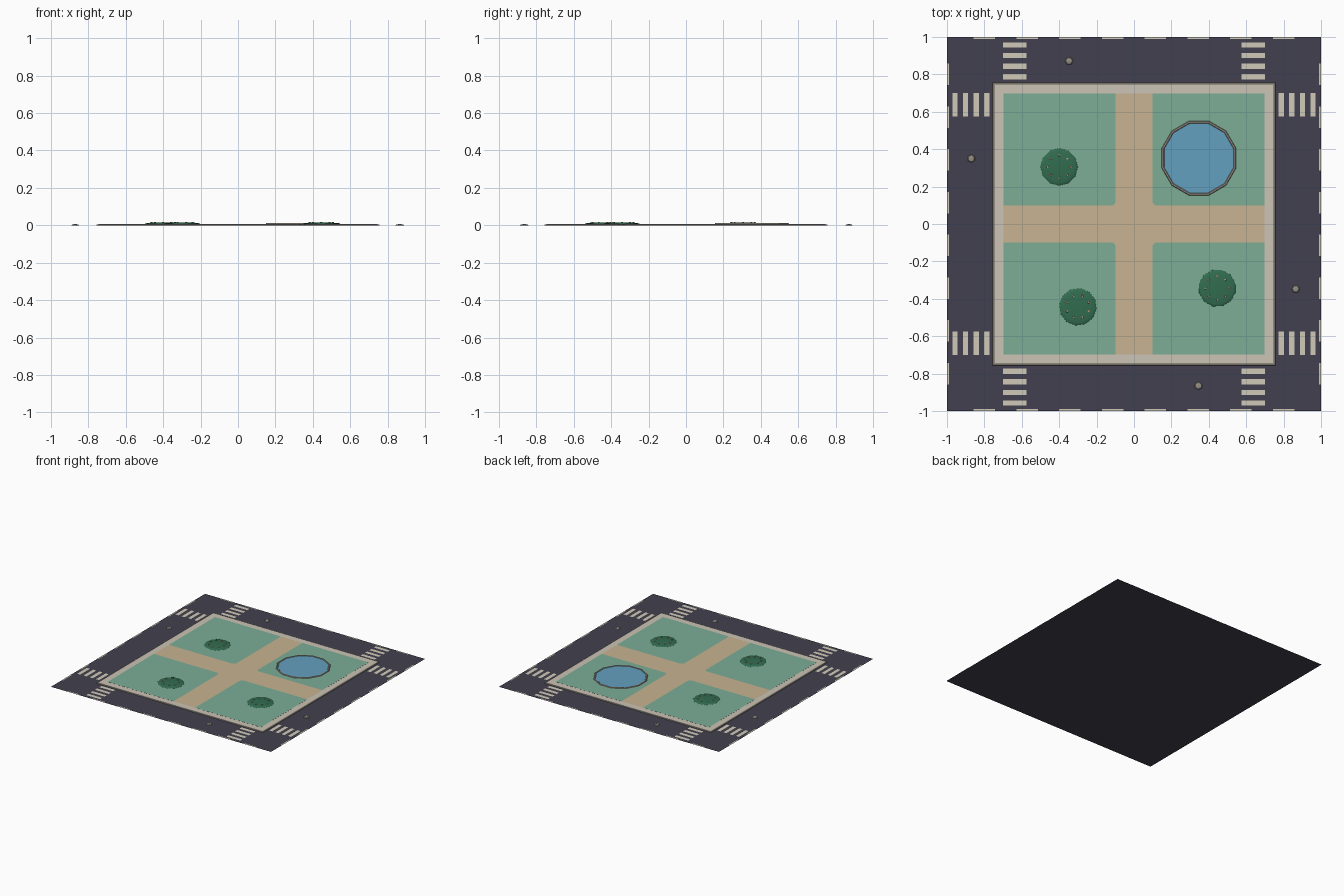
import bpy, bmesh, math
from math import pi, cos, sin

if "Cube" in bpy.data.objects:
    bpy.data.objects.remove(bpy.data.objects["Cube"])


def mat(name, r, g, b):
    def lin(c):
        c /= 255
        return c / 12.92 if c <= 0.04045 else ((c + 0.055) / 1.055) ** 2.4
    m = bpy.data.materials.new(name)
    m.diffuse_color = (lin(r), lin(g), lin(b), 1)
    m.use_nodes = True
    m.node_tree.nodes["Principled BSDF"].inputs["Base Color"].default_value = m.diffuse_color
    return m


ASPHALT = mat("asphalt", 65, 64, 78)
PAINT = mat("road_paint", 208, 202, 184)
STONE = mat("pale_stone", 204, 195, 181)
RIM = mat("grey_rim", 150, 143, 132)
SAND = mat("sand_path", 200, 180, 146)
GRASS = mat("grass", 124, 174, 150)
WATER = mat("water", 100, 160, 192)
LEAF = mat("leaf", 50, 108, 80)
BLOSSOM = mat("blossom", 222, 160, 130)


def finish(name, bm, material, smooth=False):
    me = bpy.data.meshes.new(name)
    bm.to_mesh(me)
    bm.free()
    me.materials.append(material)
    for p in me.polygons:
        p.use_smooth = smooth
    ob = bpy.data.objects.new(name, me)
    bpy.context.collection.objects.link(ob)
    return ob


def sheets(name, outlines, z, material):
    """Flat upward-facing polygons, each a counter-clockwise outline."""
    bm = bmesh.new()
    for pts in outlines:
        bm.faces.new([bm.verts.new((x, y, z)) for x, y in pts])
    return finish(name, bm, material)


def rect(cx, cy, w, h):
    return [(cx - w / 2, cy - h / 2), (cx + w / 2, cy - h / 2),
            (cx + w / 2, cy + h / 2), (cx - w / 2, cy + h / 2)]


def lathe(name, profile, n, material, centre=(0, 0), turn=0.0, cap=False, smooth=False):
    """Rings of (radius, z) listed from outside to inside."""
    bm = bmesh.new()
    rings = [[bm.verts.new((centre[0] + r * cos(turn + 2 * pi * i / n),
                            centre[1] + r * sin(turn + 2 * pi * i / n), z))
              for i in range(n)] for r, z in profile]
    for a, b in zip(rings, rings[1:]):
        for i in range(n):
            j = (i + 1) % n
            bm.faces.new((a[i], a[j], b[j], b[i]))
    if cap:
        bm.faces.new(rings[-1])
    return finish(name, bm, material, smooth)


# Road surface
sheets("road", [rect(0, 0, 2, 2)], 0, ASPHALT)

# Crosswalk bars on all four sides, and edge lane dashes
bars = []
for side in (-1, 1):
    for end in (-1, 1):
        for k in range(4):
            d = side * (0.787 + 0.0567 * k)
            bars += [rect(end * 0.637, d, 0.126, 0.028), rect(d, end * 0.637, 0.028, 0.126)]
sheets("crosswalks", bars, 0.001, PAINT)
dashes = []
for side in (-1, 1):
    for i in range(8):
        t = (i - 3.5) * 0.2286
        dashes += [rect(t, side * 0.9945, 0.114, 0.011), rect(side * 0.9945, t, 0.011, 0.114)]
sheets("lane_dashes", dashes, 0.001, PAINT)

# Curb and pavement frame (four-sided lathes)
S = math.sqrt(2)
lathe("curb", [(0.757 * S, 0), (0.755 * S, 0.005), (0.743 * S, 0.006)], 4, RIM, turn=pi / 4)
lathe("pavement", [(0.743 * S, 0.006), (0.697 * S, 0.006)], 4, STONE, turn=pi / 4)

# Crossing sand paths
sheets("paths", [rect(0, 0, 1.394, 0.22), rect(0, 0.4035, 0.22, 0.587),
                 rect(0, -0.4035, 0.22, 0.587)], 0.006, SAND)

# Lawns with rounded inner corners, one per quadrant
a, b, r = 0.098, 0.697, 0.025
corner = [(a + r - r * cos(t * pi / 8), a + r - r * sin(t * pi / 8)) for t in range(5)]
lawn = corner + [(b, a), (b, b), (a, b)]
lawns = []
for q in range(4):
    c, s = round(cos(q * pi / 2)), round(sin(q * pi / 2))
    lawns.append([(x * c - y * s, x * s + y * c) for x, y in lawn])
sheets("lawns", lawns, 0.0066, GRASS)

# Pond
POND = (0.347, 0.352)
lathe("pond_rim", [(0.206, 0.0066), (0.203, 0.012), (0.195, 0.012), (0.191, 0.009)],
      12, RIM, POND, turn=pi / 12)
lathe("pond_water", [(0.193, 0.0095)], 12, WATER, POND, turn=pi / 12, cap=True)

# Low round bushes with a ring of blossoms
for k, (x, y) in enumerate([(-0.4, 0.305), (-0.3, -0.443), (0.445, -0.343)]):
    dome = [(0.1 * cos(t * pi / 12), 0.0066 + 0.010 * sin(t * pi / 12)) for t in range(6)]
    lathe(f"bush_{k + 1}", dome, 12, LEAF, (x, y), turn=k * 0.4, cap=True, smooth=True)
    for i in range(8):
        ang = k * 0.4 + i * pi / 4
        lathe(f"blossom_{k + 1}_{i + 1}", [(0.006, 0.014), (0.005, 0.018), (0.002, 0.019)], 6,
              BLOSSOM, (x + 0.062 * cos(ang), y + 0.062 * sin(ang)), cap=True)

# Small stone studs on the roads
for k, (x, y) in enumerate([(-0.347, 0.872), (-0.87, 0.35), (0.865, -0.347), (0.345, -0.865)]):
    lathe(f"road_stud_{k + 1}", [(0.022, 0.0), (0.018, 0.004), (0.008, 0.006)], 6,
          RIM, (x, y), turn=k * 0.5, cap=True)
